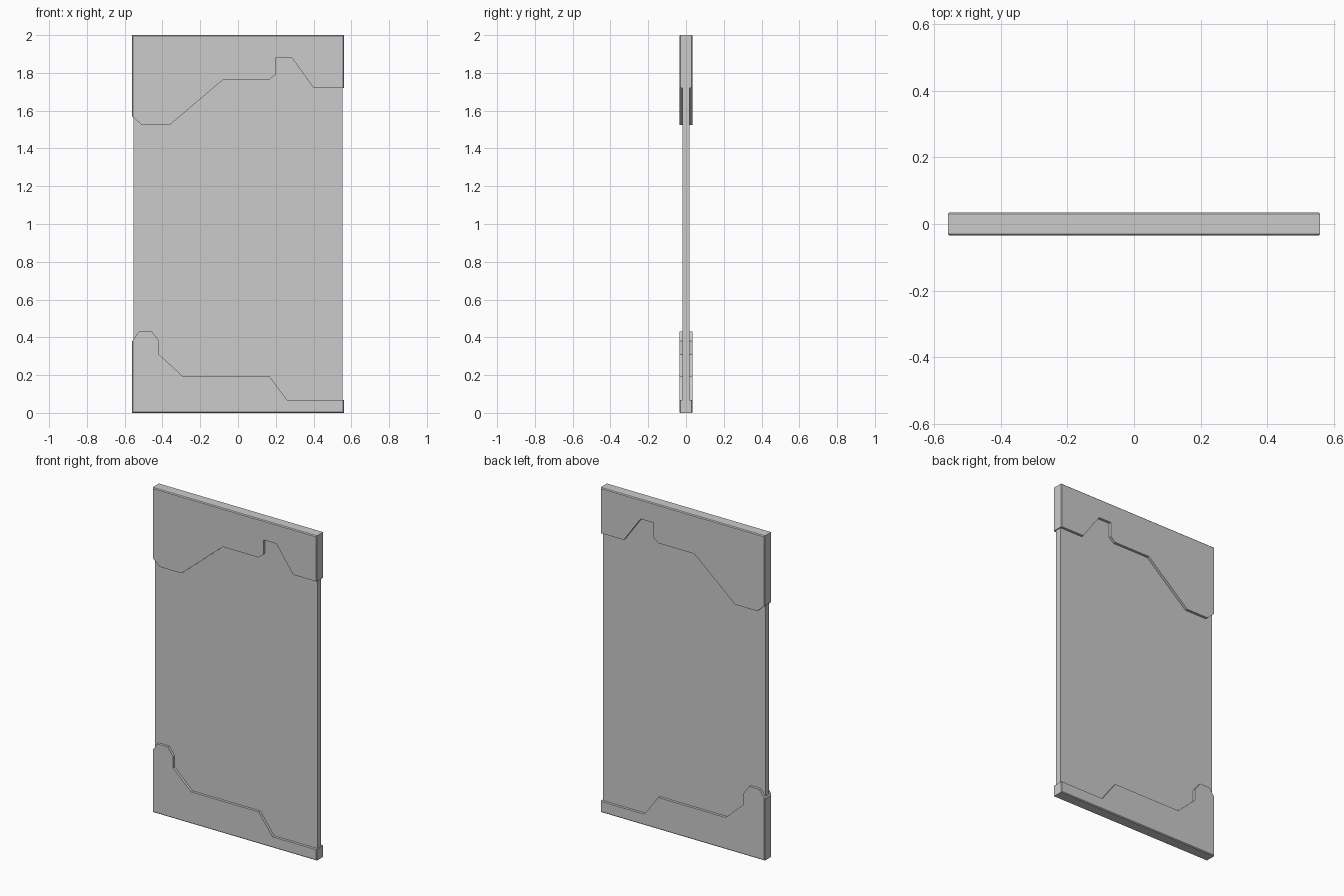
import bpy, bmesh

cube = bpy.data.objects.get("Cube")
if cube:
    bpy.data.objects.remove(cube, do_unlink=True)

W, T = 0.56, 0.035       # half width and half thickness of the end caps
PW, PT = 0.554, 0.019    # half width and half thickness of the panel

grey = bpy.data.materials.new("plain_grey")
grey.use_nodes = True
colour = (0.6, 0.6, 0.6, 1)
grey.diffuse_color = colour
grey.node_tree.nodes["Principled BSDF"].inputs["Base Color"].default_value = colour


def slab(name, outline, half, chamfer=0.0):
    """Extrude an x-z outline through y and chamfer its straight outer rim."""
    bm = bmesh.new()
    face = bm.faces.new([bm.verts.new((x, -half, z)) for x, z in outline])
    new = bmesh.ops.extrude_face_region(bm, geom=[face])["geom"]
    for v in new:
        if isinstance(v, bmesh.types.BMVert):
            v.co.y = half
    bmesh.ops.recalc_face_normals(bm, faces=bm.faces)
    if chamfer:
        rim = []
        for e in bm.edges:
            a, b = (v.co for v in e.verts)
            side = abs(abs(a.x) - W) < 1e-4 and abs(a.x - b.x) < 1e-4
            end = abs(a.z - b.z) < 1e-4 and min(abs(a.z), abs(a.z - 2)) < 1e-4
            if abs(a.y - b.y) < 1e-4 and (side or end):
                rim.append(e)
        bmesh.ops.bevel(bm, geom=rim, offset=chamfer, segments=1, affect='EDGES')
    mesh = bpy.data.meshes.new(name)
    bm.to_mesh(mesh)
    bm.free()
    mesh.materials.append(grey)
    obj = bpy.data.objects.new(name, mesh)
    bpy.context.collection.objects.link(obj)
    return obj


# Thin central panel running into both caps
slab("panel", [(-PW, 0.02), (PW, 0.02), (PW, 1.98), (-PW, 1.98)], PT)

# Stepped cap at the top
slab("top_cap", [
    (-W, 2), (-W, 1.57), (-0.51, 1.525), (-0.36, 1.525), (-0.08, 1.763),
    (0.165, 1.763), (0.198, 1.79), (0.198, 1.88), (0.285, 1.88),
    (0.4, 1.72), (W, 1.72), (W, 2)], T, 0.005)

# Stepped cap at the bottom
slab("bottom_cap", [
    (-W, 0), (W, 0), (W, 0.068), (0.26, 0.068), (0.165, 0.196),
    (-0.295, 0.196), (-0.418, 0.31), (-0.418, 0.38), (-0.455, 0.43),
    (-0.525, 0.43), (-W, 0.38)], T, 0.005)
